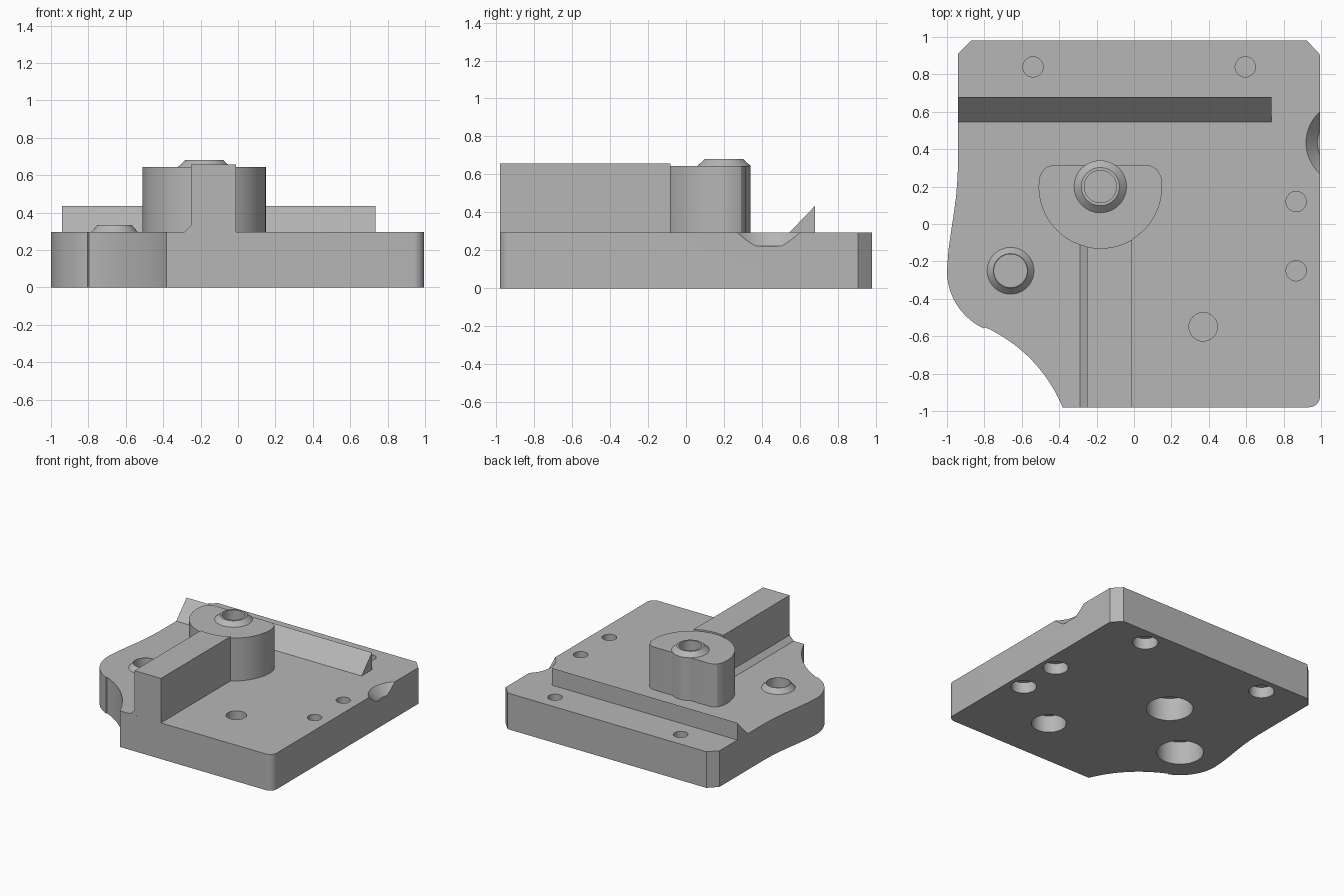
import bpy
import bmesh
from math import sin, cos, radians

cube = bpy.data.objects.get("Cube")
if cube:
    bpy.data.objects.remove(cube, do_unlink=True)

grey = bpy.data.materials.new("light_grey")
grey.use_nodes = True
COLOUR = (0.47, 0.47, 0.47, 1)
grey.diffuse_color = COLOUR
grey.node_tree.nodes["Principled BSDF"].inputs["Base Color"].default_value = COLOUR

BASE_TOP = 0.295


def arc(cx, cy, r, start, end, steps=24):
    angles = [radians(start + (end - start) * i / steps) for i in range(steps + 1)]
    return [(cx + r * cos(a), cy + r * sin(a)) for a in angles]


def finish(name, bm):
    bmesh.ops.recalc_face_normals(bm, faces=bm.faces)
    mesh = bpy.data.meshes.new(name)
    bm.to_mesh(mesh)
    bm.free()
    mesh.materials.append(grey)
    obj = bpy.data.objects.new(name, mesh)
    bpy.context.collection.objects.link(obj)
    return obj


def prism(name, points, low, high, axis="z"):
    """Extrude a flat outline along one axis."""
    place = {"z": lambda a, b, c: (a, b, c),
             "y": lambda a, b, c: (a, c, b),
             "x": lambda a, b, c: (c, a, b)}[axis]
    bm = bmesh.new()
    rings = [[bm.verts.new(place(a, b, c)) for a, b in points] for c in (low, high)]
    bm.faces.new(rings[0])
    bm.faces.new(rings[1])
    n = len(points)
    for i in range(n):
        j = (i + 1) % n
        bm.faces.new((rings[0][i], rings[0][j], rings[1][j], rings[1][i]))
    return finish(name, bm)


def frustum(name, x, y, low, high, r_low, r_high=None):
    """Round post or cone with flat ends."""
    bm = bmesh.new()
    bmesh.ops.create_cone(bm, cap_ends=True, segments=64, radius1=r_low,
                          radius2=r_low if r_high is None else r_high,
                          depth=high - low)
    bmesh.ops.translate(bm, verts=bm.verts, vec=(x, y, (low + high) / 2))
    return finish(name, bm)


def cut(obj, cutters):
    """Subtract the cutters and keep the plain mesh."""
    for cutter in cutters:
        mod = obj.modifiers.new("cut", "BOOLEAN")
        mod.operation = "DIFFERENCE"
        mod.solver = "EXACT"
        mod.object = cutter
    bpy.context.view_layer.update()
    graph = bpy.context.evaluated_depsgraph_get()
    mesh = bpy.data.meshes.new_from_object(obj.evaluated_get(graph))
    obj.modifiers.clear()
    obj.data = mesh


# Base plate: chamfered back, rounded front corner, swept left side
outline = [(-0.94, 0.91), (-0.87, 0.98), (0.925, 0.98), (0.995, 0.905)]
outline += arc(0.935, -0.92, 0.06, 0, -90, 10)
outline += arc(-1.13, -1.29, 0.81, 22.5, 65.7)
outline += arc(-0.66, -0.25, 0.34, 245, 180)
outline += [(-0.992, -0.14), (-0.978, -0.04), (-0.963, 0.06),
            (-0.951, 0.15), (-0.944, 0.24), (-0.94, 0.33)]
base = prism("base_plate", outline, 0, BASE_TOP)

# Pod: round front, flat back with a bulge around the boss
PX, PY, PR = -0.18, 0.2, 0.33
corner = [(0.326, 0.25), (0.305, 0.29), (0.28, 0.308), (0.255, 0.315)]
pod_outline = arc(PX, PY, PR, 180, 360, 40)
pod_outline += [(PX + dx, y) for dx, y in corner]
pod_outline += arc(PX, PY, 0.14, 55, 125, 14)
pod_outline += [(PX - dx, y) for dx, y in reversed(corner)]
pod = prism("pod", pod_outline, BASE_TOP, 0.645)

# Bosses
pod_boss = frustum("pod_boss", PX, PY, 0.645, 0.68, 0.14, 0.102)
side_boss = frustum("side_boss", -0.66, -0.25, BASE_TOP, 0.333, 0.125, 0.092)

# Rib with a small chamfer along its left foot
rib = prism("rib", [(-0.01, BASE_TOP), (-0.01, 0.658), (-0.25, 0.658),
                    (-0.25, 0.333), (-0.288, BASE_TOP)], -0.98, 0.0, "y")

# Wedge-shaped fence across the back
prism("wedge_fence", [(0.545, BASE_TOP), (0.68, 0.435), (0.68, BASE_TOP)],
      -0.94, 0.735, "x")

# Cutters: blind holes from above, wider bores from below, edge scoop
small_holes = [(-0.54, 0.84), (0.595, 0.84), (0.867, 0.12), (0.867, -0.25)]
base_cutters = []
for x, y in small_holes:
    base_cutters.append(frustum("hole_cutter", x, y, 0.17, 0.4, 0.054))
    base_cutters.append(frustum("bore_cutter", x, y, -0.1, 0.09, 0.095))
base_cutters.append(frustum("hole_cutter", 0.37, -0.55, 0.19, 0.4, 0.076))
base_cutters.append(frustum("bore_cutter", 0.37, -0.55, -0.1, 0.14, 0.13))
for x, y in [(-0.66, -0.25), (PX, PY)]:
    base_cutters.append(frustum("bore_cutter", x, y, -0.1, 0.19, 0.175))
side_hole = frustum("hole_cutter", -0.66, -0.25, 0.225, 0.5, 0.088)
pod_hole = frustum("hole_cutter", PX, PY, 0.45, 0.8, 0.086)
scoop = frustum("scoop_cutter", 1.14, 0.435, 0.222, 0.322, 0.159, 0.243)
pod_round = frustum("round_cutter", PX, PY, 0.2, 0.8, PR)

cut(base, base_cutters + [side_hole, scoop])
cut(side_boss, [side_hole])
cut(pod, [pod_hole])
cut(pod_boss, [pod_hole])
cut(rib, [pod_round])
for cutter in base_cutters + [side_hole, pod_hole, scoop, pod_round]:
    bpy.data.objects.remove(cutter, do_unlink=True)

# Smooth the round walls, keep edges crisp
for obj in bpy.data.objects:
    obj.select_set(False)
for obj in bpy.context.collection.objects:
    if obj.type == "MESH":
        obj.select_set(True)
        bpy.context.view_layer.objects.active = obj
bpy.ops.object.shade_smooth_by_angle(angle=radians(25))
